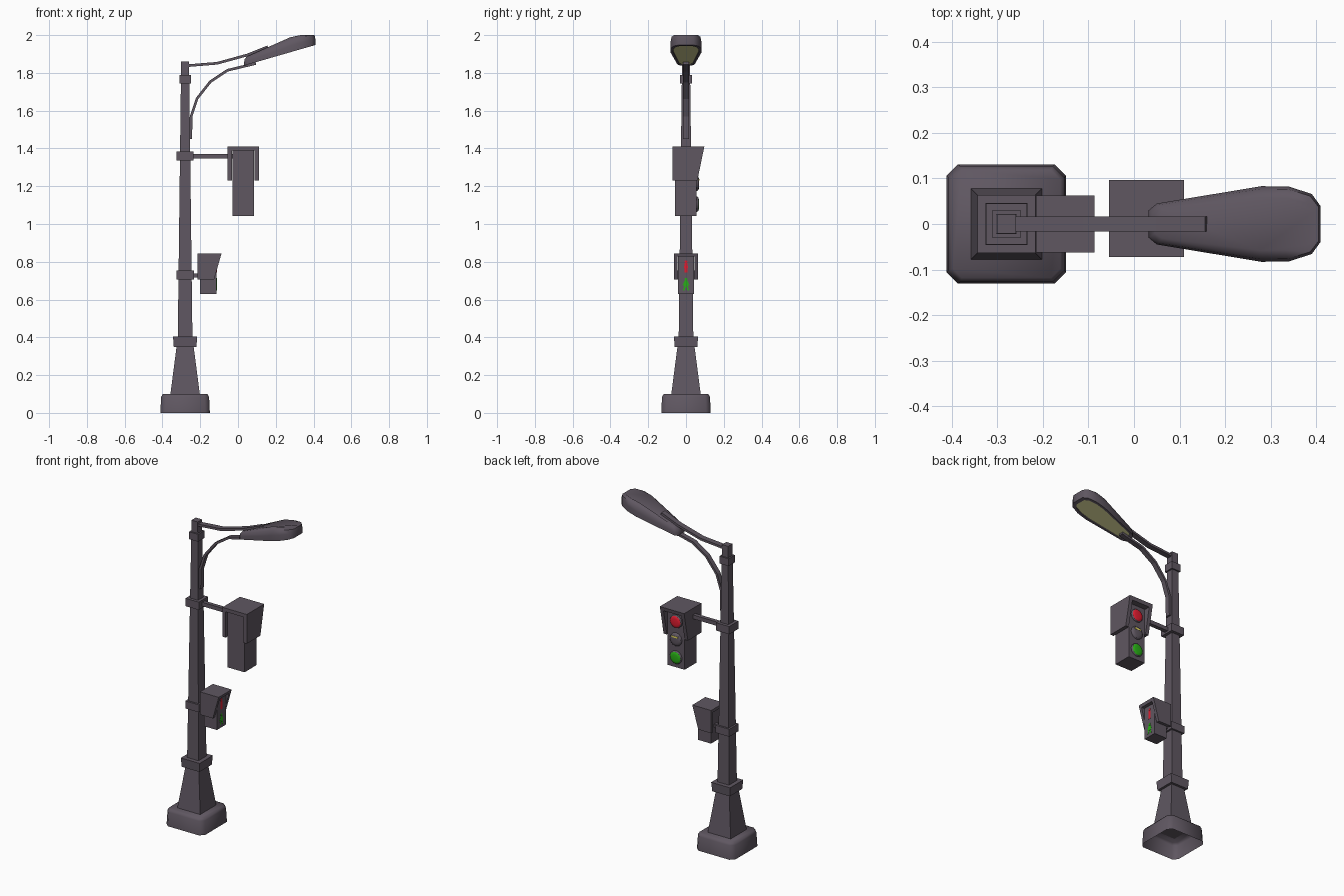
import bpy, bmesh, math
from mathutils import Vector

if "Cube" in bpy.data.objects:
    bpy.data.objects.remove(bpy.data.objects["Cube"])


def material(name, rgb):
    m = bpy.data.materials.new(name)
    m.diffuse_color = (*rgb, 1)
    m.use_nodes = True
    m.node_tree.nodes["Principled BSDF"].inputs["Base Color"].default_value = m.diffuse_color
    return m


METAL = material("plum_grey_metal", (0.115, 0.095, 0.12))
GLASS = material("lamp_glass", (0.68, 0.66, 0.31))
RED = material("red_light", (0.75, 0.012, 0.03))
GREEN = material("green_light", (0.022, 0.43, 0.008))
AMBER = material("amber_light", (0.85, 0.75, 0.12))
PX = -0.28  # pole centre in x


def finish(name, bm, mats, smooth=None):
    bmesh.ops.recalc_face_normals(bm, faces=bm.faces)
    me = bpy.data.meshes.new(name)
    bm.to_mesh(me)
    bm.free()
    for m in mats:
        me.materials.append(m)
    if smooth:
        for p in me.polygons:
            p.use_smooth = True
        me.set_sharp_from_angle(angle=math.radians(smooth))
    ob = bpy.data.objects.new(name, me)
    bpy.context.collection.objects.link(ob)
    return ob


def loft(name, rings, mat, bottom=True, top=True, smooth=None):
    """Skin between equal-length point rings."""
    bm = bmesh.new()
    vs = [[bm.verts.new(p) for p in r] for r in rings]
    n = len(vs[0])
    for a, b in zip(vs, vs[1:]):
        for i in range(n):
            bm.faces.new((a[i], a[(i + 1) % n], b[(i + 1) % n], b[i]))
    if bottom:
        bm.faces.new(vs[0])
    if top:
        bm.faces.new(vs[-1])
    return finish(name, bm, [mat], smooth)


def square(h, z):
    return [(PX + sx * h, sy * h, z) for sx, sy in ((-1, -1), (1, -1), (1, 1), (-1, 1))]


def chamfered(h, c, z):
    k = h - c
    return [(PX + x, y, z) for x, y in ((-k, -h), (k, -h), (h, -k), (h, k),
                                        (k, h), (-k, h), (-h, k), (-h, -k))]


def box(name, lo, hi, mat):
    (x0, y0, z0), (x1, y1, z1) = lo, hi
    return loft(name, [[(x0, y0, z), (x1, y0, z), (x1, y1, z), (x0, y1, z)] for z in (z0, z1)], mat)


def bar(name, path, w, t):
    """Flat bar of half width w and half thickness t along an x-z path."""
    pts = [Vector((x, 0, z)) for x, z in path]
    rings = []
    for i, p in enumerate(pts):
        d = (pts[min(i + 1, len(pts) - 1)] - pts[max(i - 1, 0)]).normalized()
        n = Vector((-d.z, 0, d.x)) * t
        y = Vector((0, w, 0))
        rings.append([p - y - n, p + y - n, p + y + n, p - y + n])
    return loft(name, rings, METAL)


# Foot, hollow underneath, with chamfered corners
loft("foot", [chamfered(0.131, 0.025, 0), chamfered(0.127, 0.025, 0.085),
              chamfered(0.118, 0.02, 0.10)], METAL, bottom=False, smooth=65)
# Flared pedestal, pole and collars
loft("pedestal", [square(0.078, 0.098), square(0.044, 0.36)], METAL)
loft("pole", [square(0.039, 0.38), square(0.021, 1.86)], METAL)
for name, z0, z1, h0, h1 in (("pedestal_collar", 0.35, 0.405, 0.06, 0.064),
                             ("lower_collar", 0.707, 0.753, 0.046, 0.046),
                             ("middle_collar", 1.335, 1.383, 0.045, 0.045),
                             ("upper_collar", 1.745, 1.79, 0.031, 0.031)):
    loft(name, [square(h0, z0), square(h1, z1)], METAL)

# Lamp arms
bar("upper_arm", [(-0.27, 1.838), (-0.11, 1.851), (0.05, 1.895), (0.158, 1.938)], 0.017, 0.007)
bar("curved_brace", [(-0.25, 1.45), (-0.248, 1.57), (-0.217, 1.664), (-0.146, 1.754),
                     (-0.055, 1.814), (0.095, 1.85)], 0.015, 0.007)

# Lamp head: half outline mirrored, lofted from the rim up to the crown
half = [(0.032, 0.03), (0.05, 0.045), (0.28, 0.083), (0.34, 0.082), (0.39, 0.066), (0.409, 0.04)]
outline = half + [(x, -y) for x, y in reversed(half)]


def under(x):
    return 1.84 + (x - 0.037) * 0.289


def head_ring(shrink, wide, height):
    r = []
    for x, y in outline:
        nx = 0.22 + (x - 0.22) * shrink
        f = min(1, 0.5 + (nx - 0.03) * 1.9)      # shell gets taller outwards
        z = under(nx) + height * f
        r.append((nx, y * wide, min(z, 2.0)))
    return r


loft("lamp_head", [head_ring(0.89, 0.8, 0.008), head_ring(0.9, 0.82, 0), head_ring(1, 1, 0),
                   head_ring(1, 1, 0.035), head_ring(0.98, 0.93, 0.065),
                   head_ring(0.93, 0.7, 0.082)], METAL, bottom=False, smooth=55)
loft("lamp_glass_panel", [head_ring(0.89, 0.8, 0.005), head_ring(0.89, 0.8, 0.009)], GLASS)


def hood(name, lo, hi, reach, t, facing):
    """Three-sided visor. lo/hi are (across, depth, z); facing turns depth to +y or +x."""
    def place(a, d, z):
        return (a, d, z) if facing == "y" else (d, a, z)
    (a0, d0, z0), (a1, d1, z1) = lo, hi
    slope = (reach - d1) / (z1 - z0)
    zt = z1 - t
    for side, p, q in (("left", a0, a0 + t), ("right", a1 - t, a1)):
        loft(f"{name}_{side}", [[place(a, d0, z0), place(a, d1, z0),
                                 place(a, reach, z1), place(a, d0, z1)] for a in (p, q)], METAL)
    dt = d1 + slope * (zt - z0)
    loft(f"{name}_top", [[place(a, d0, zt), place(a, dt, zt), place(a, reach, z1),
                          place(a, d0, z1)] for a in (a0 + t, a1 - t)], METAL)


# Vehicle signal facing the back
box("vehicle_signal_bracket", (-0.25, -0.012, 1.346), (-0.02, 0.012, 1.37), METAL)
box("vehicle_signal_box", (-0.03, -0.058, 1.043), (0.085, 0.056, 1.395), METAL)
hood("vehicle_signal_hood", (-0.055, -0.072, 1.23), (0.11, 0.06, 1.41), 0.097, 0.022, "y")


def disc(name, z, profile, mat):
    """Round lathe part on the signal face from (radius, y) pairs."""
    rings = [[(0.0275 + r * math.cos(i * math.tau / 12), y, z + r * math.sin(i * math.tau / 12))
              for i in range(12)] for r, y in profile]
    loft(name, rings, mat, bottom=False, smooth=40)


# Metal rims with a coloured lens in each; the middle one is unlit
for name, z, mat in (("red", 1.325, RED), ("unlit", 1.215, METAL), ("green", 1.105, GREEN)):
    disc(f"{name}_rim", z, ((0.041, 0.054), (0.039, 0.062), (0.036, 0.065)), METAL)
    disc(f"{name}_lens", z, ((0.036, 0.0645), (0.034, 0.0665), (0.02, 0.069)), mat)
# Thin amber strip on the unlit lens
box("amber_strip", (0.008, 0.064, 1.229), (0.05, 0.0705, 1.238), AMBER)

# Pedestrian signal facing right
box("walk_signal_bracket", (-0.25, -0.012, 0.717), (-0.19, 0.012, 0.738), METAL)
box("walk_signal_box", (-0.2, -0.043, 0.63), (-0.113, 0.043, 0.835), METAL)
hood("walk_signal_hood", (-0.063, -0.215, 0.705), (0.063, -0.127, 0.845), -0.087, 0.018, "x")


def figure(name, z, stride, mat):
    """Little person as thin plates: head, tapered torso and two legs."""
    x0, x1 = -0.114, -0.1118

    def plate(part, pts):
        loft(f"{name}_{part}", [[(x, y, z + h) for y, h in pts] for x in (x0, x1)], mat)
    plate("head", [(0.008 * math.cos(i * math.tau / 6), 0.026 + 0.008 * math.sin(i * math.tau / 6))
                   for i in range(6)])
    w = 0.01 + stride
    plate("torso", [(-w, -0.008), (w, -0.008), (0.008, 0.018), (-0.008, 0.018)])
    for side, s in (("left", -1), ("right", 1)):
        plate(f"{side}_leg", [(0, -0.008), (s * 0.009, -0.008),
                              (s * (0.008 + stride), -0.033), (s * stride, -0.033)])


figure("red_figure", 0.775, 0.0, RED)
figure("green_figure", 0.682, 0.008, GREEN)
